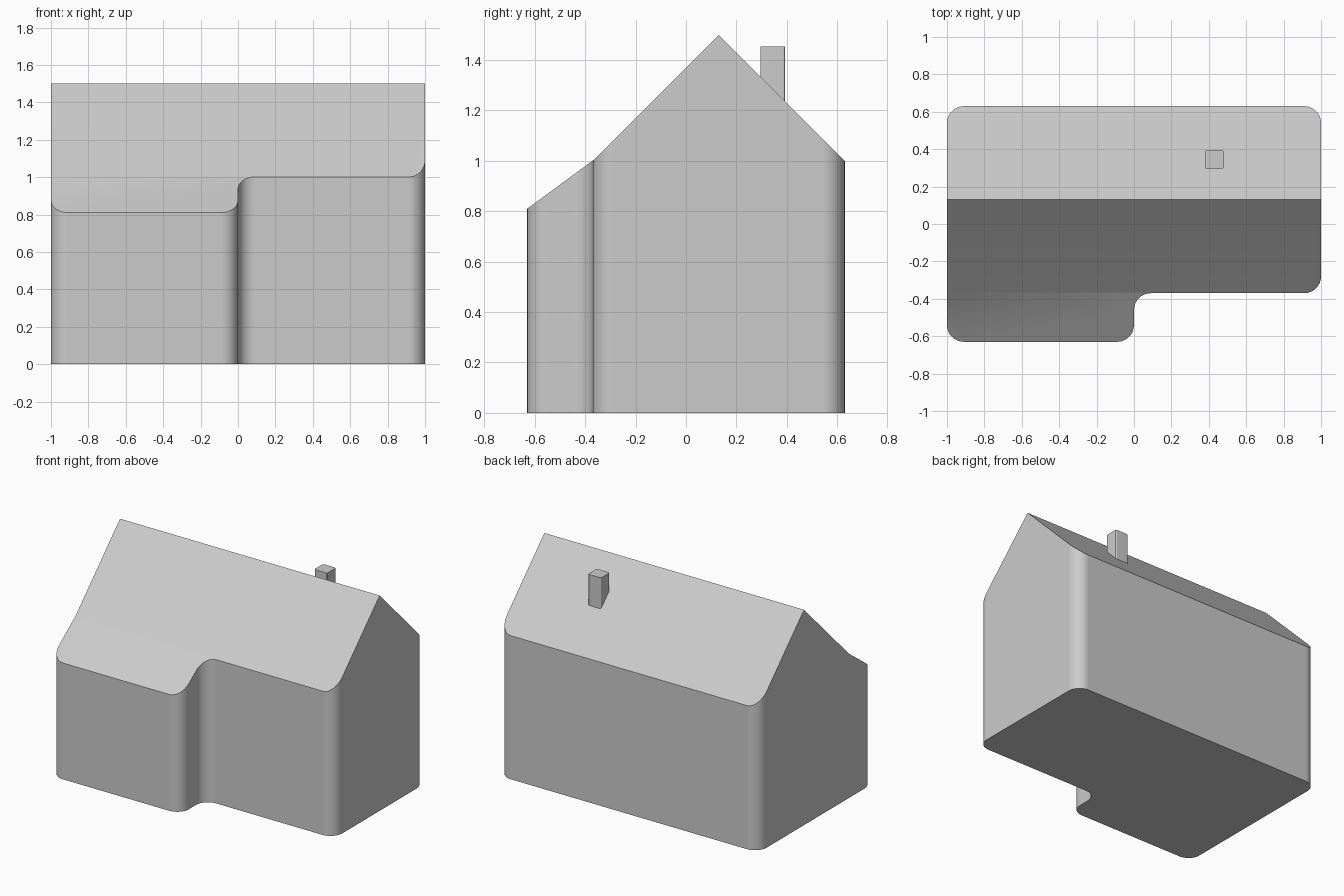
import bpy, bmesh, math
from mathutils import Vector

if "Cube" in bpy.data.objects:
    bpy.data.objects.remove(bpy.data.objects["Cube"])

RIDGE_Y, BEND_Y = 0.13, -0.365


def roof_z(y):
    if y >= BEND_Y:
        return 1.5 - abs(y - RIDGE_Y)
    z_bend = 1.5 - (RIDGE_Y - BEND_Y)
    return z_bend + (y - BEND_Y) * (z_bend - 0.81) / (BEND_Y + 0.63)


def rounded(corners, r, steps):
    """Round every right-angled corner of an outline."""
    out, n = [], len(corners)
    for i in range(n):
        p = Vector(corners[i])
        d1 = (Vector(corners[i - 1]) - p).normalized()
        d2 = (Vector(corners[(i + 1) % n]) - p).normalized()
        c = p + r * (d1 + d2)
        for k in range(steps + 1):
            t = math.pi / 2 * k / steps
            out.append(c - r * (d2 * math.cos(t) + d1 * math.sin(t)))
    return out


def prism(name, corners, r, steps, z0, top, cuts=()):
    """Extrude a rounded outline from z0 up to the height given by top(y)."""
    bm = bmesh.new()
    bm.faces.new([bm.verts.new((p.x, p.y, z0)) for p in rounded(corners, r, steps)])
    for y in cuts:
        bmesh.ops.bisect_plane(bm, geom=bm.verts[:] + bm.edges[:] + bm.faces[:],
                               dist=1e-5, plane_co=(0, y, 0), plane_no=(0, 1, 0))
    ext = bmesh.ops.extrude_face_region(bm, geom=bm.faces[:])
    for v in ext["geom"]:
        if isinstance(v, bmesh.types.BMVert):
            v.co.z = top(v.co.y)
    bmesh.ops.recalc_face_normals(bm, faces=bm.faces[:])
    mesh = bpy.data.meshes.new(name)
    bm.to_mesh(mesh)
    bm.free()
    ob = bpy.data.objects.new(name, mesh)
    bpy.context.collection.objects.link(ob)
    bpy.ops.object.select_all(action='DESELECT')
    ob.select_set(True)
    bpy.context.view_layer.objects.active = ob
    bpy.ops.object.shade_smooth_by_angle(angle=math.radians(30))
    wn = ob.modifiers.new("weighted_normals", 'WEIGHTED_NORMAL')
    wn.keep_sharp = True
    return ob


# House body: L-shaped plan, gable roof with a shallower front extension
prism("house_body",
      [(-1, -0.63), (0, -0.63), (0, -0.37), (1, -0.37), (1, 0.63), (-1, 0.63)],
      0.09, 8, 0.0, roof_z, (RIDGE_Y, BEND_Y))

# Chimney on the back slope, sunk into the roof
prism("chimney", [(0.38, 0.295), (0.48, 0.295), (0.48, 0.393), (0.38, 0.393)],
      0.01, 3, 1.15, lambda y: 1.453)
